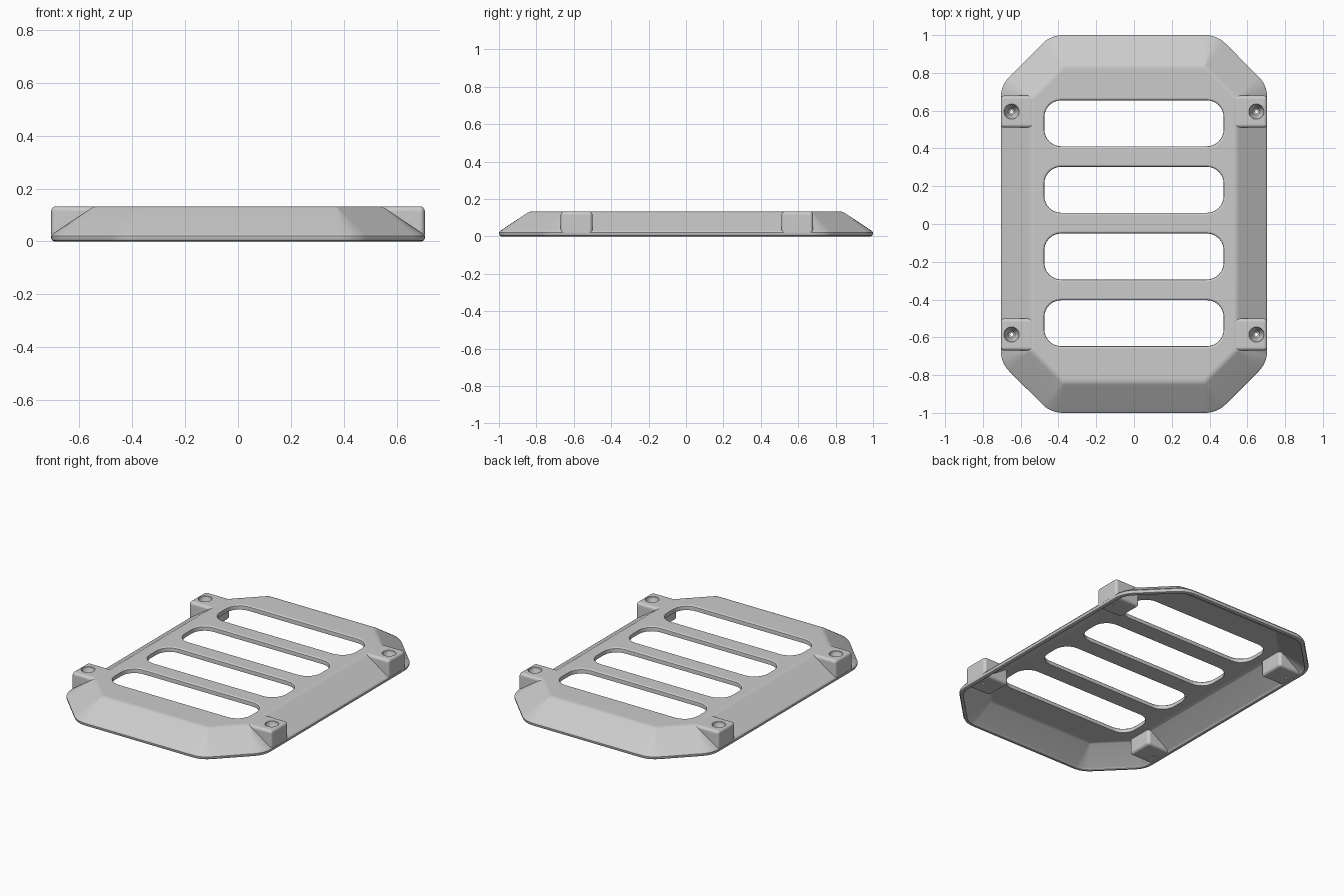
import bpy, bmesh, math
from mathutils import Vector, Matrix

if "Cube" in bpy.data.objects:
    bpy.data.objects.remove(bpy.data.objects["Cube"], do_unlink=True)

grey = bpy.data.materials.new("plain_grey")
grey.use_nodes = True
COLOUR = (0.6, 0.6, 0.6, 1)
grey.diffuse_color = COLOUR
grey.node_tree.nodes["Principled BSDF"].inputs["Base Color"].default_value = COLOUR


def rounded(corners, radius, steps=6):
    """Round each corner of a convex outline with an arc."""
    out = []
    for i, p in enumerate(corners):
        a = (corners[i - 1] - p).normalized()
        b = (corners[(i + 1) % len(corners)] - p).normalized()
        half = a.angle(b) / 2
        reach = radius / math.tan(half)
        centre = p + (a + b).normalized() * radius / math.sin(half)
        start, end = p + a * reach - centre, p + b * reach - centre
        sweep = math.pi - 2 * half
        for k in range(steps + 1):
            t = sweep * k / steps
            out.append(centre + (start * math.sin(sweep - t) + end * math.sin(t)) / math.sin(sweep))
    return out


def octagon(inset):
    """Outline of the tray, moved inwards by the inset."""
    x, y = 0.705 - inset, 1.0 - inset
    diag = 1.44 - inset * math.sqrt(2)
    quarter = [(x, diag - x), (diag - y, y)]
    pts = quarter + [(-a, b) for a, b in quarter[::-1]]
    pts += [(-a, -b) for a, b in quarter] + [(a, -b) for a, b in quarter[::-1]]
    return rounded([Vector(p) for p in pts], max(0.15 - inset, 0.01))


def slot(grow):
    x, y = 0.475 + grow, 0.122 + grow
    pts = [(x, -y), (x, y), (-x, y), (-x, -y)]
    return rounded([Vector(p) for p in pts], 0.09 + grow)


def circle(radius):
    return [Vector((math.cos(t * math.pi / 16), math.sin(t * math.pi / 16))) * radius
            for t in range(32)]


def loft(name, outline, profile, centre=(0, 0)):
    """Skin a closed solid through outlines given as (size, height)."""
    bm = bmesh.new()
    rings = [[bm.verts.new((p.x + centre[0], p.y + centre[1], z)) for p in outline(s)]
             for s, z in profile]
    for lo, hi in zip(rings, rings[1:]):
        for i in range(len(lo)):
            bm.faces.new((lo[i - 1], lo[i], hi[i], hi[i - 1]))
    bm.faces.new(rings[0][::-1])
    bm.faces.new(rings[-1])
    bmesh.ops.recalc_face_normals(bm, faces=bm.faces)
    return make(name, bm)


def make(name, bm):
    mesh = bpy.data.meshes.new(name)
    bm.to_mesh(mesh)
    bm.free()
    mesh.materials.append(grey)
    obj = bpy.data.objects.new(name, mesh)
    bpy.context.collection.objects.link(obj)
    return obj


def activate(obj):
    bpy.ops.object.select_all(action='DESELECT')
    obj.select_set(True)
    bpy.context.view_layer.objects.active = obj


def combine(obj, tool, operation):
    tool.hide_render = True
    activate(obj)
    mod = obj.modifiers.new("join", 'BOOLEAN')
    mod.object, mod.operation, mod.solver = tool, operation, 'EXACT'
    bpy.ops.object.modifier_apply(modifier=mod.name)
    bpy.data.objects.remove(tool, do_unlink=True)


# Sloped tray shell, hollow underneath
tray = loft("slotted_tray", octagon, [
    (0.012, 0), (0.004, 0.004), (0, 0.012), (0, 0.02), (0.008, 0.03),
    (0.148, 0.123), (0.156, 0.1275), (0.166, 0.1315), (0.18, 0.133)])
hollow = loft("hollow_cutter", octagon, [
    (0.022, -0.02), (0.022, 0.004), (0.03, 0.014), (0.155, 0.098), (0.175, 0.103)])
combine(tray, hollow, 'DIFFERENCE')

# Four wide slots with rounded lips
for y in (0.533, 0.181, -0.172, -0.525):
    lip = [(0.014, 0.15), (0.014, 0.1335), (0.006, 0.131), (0.0015, 0.127), (0, 0.12)]
    cutter = loft("slot_cutter", slot, [(0, 0.08)] + lip[::-1], (0, y))
    combine(tray, cutter, 'DIFFERENCE')

# Corner mounting blocks with countersunk screw holes
for side in (-1, 1):
    for y in (0.595, -0.585):
        bm = bmesh.new()
        bmesh.ops.create_cube(bm, size=1, matrix=Matrix.Translation((side * 0.617, y, 0.069))
                              @ Matrix.Diagonal((0.176, 0.17, 0.127, 1)))
        bmesh.ops.bevel(bm, geom=bm.edges[:], offset=0.018, segments=4,
                        profile=0.5, affect='EDGES')
        combine(tray, make("mounting_block", bm), 'UNION')
        hole = loft("screw_cutter", circle, [
            (0.008, -0.02), (0.008, 0.07), (0.018, 0.075), (0.036, 0.115),
            (0.038, 0.13), (0.042, 0.134), (0.042, 0.15)], (side * 0.648, y))
        combine(tray, hole, 'DIFFERENCE')

# Smooth shading with crisp creases
activate(tray)
bpy.ops.object.shade_smooth_by_angle(angle=math.radians(35))
weighted = tray.modifiers.new("even_shading", 'WEIGHTED_NORMAL')
weighted.keep_sharp = True
